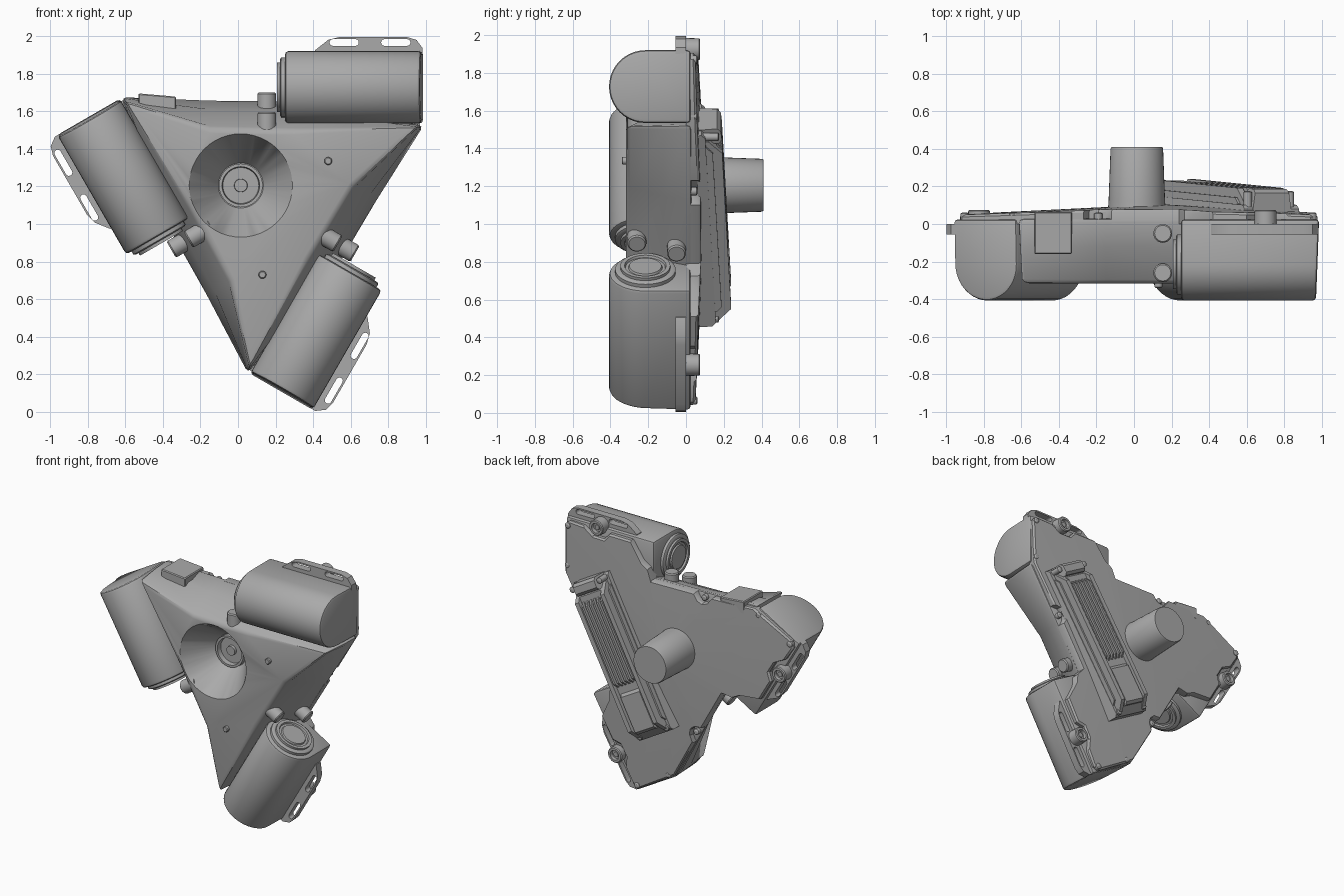
import bpy, bmesh, math
from math import sin, cos, pi, radians
from mathutils import Matrix, Vector

if "Cube" in bpy.data.objects:
    bpy.data.objects.remove(bpy.data.objects["Cube"])

grey = bpy.data.materials.new("mid grey")
grey.use_nodes = True
grey.diffuse_color = (0.4, 0.4, 0.4, 1)
grey.node_tree.nodes["Principled BSDF"].inputs["Base Color"].default_value = (0.4, 0.4, 0.4, 1)

CX, CZ = 0.14, 1.135          # axis of the threefold symmetry
parts = []


def turn(k):
    """Rotation by k thirds of a turn about the symmetry axis."""
    c = Matrix.Translation((CX, 0, CZ))
    return c @ Matrix.Rotation(k * 2 * pi / 3, 4, 'Y') @ c.inverted()


def loft(name, rings):
    """Skin equal-length rings of points and cap both ends."""
    bm = bmesh.new()
    loops = [[bm.verts.new(p) for p in ring] for ring in rings]
    n = len(rings[0])
    for a, b in zip(loops, loops[1:]):
        for i in range(n):
            j = (i + 1) % n
            bm.faces.new((a[i], a[j], b[j], b[i]))
    bm.faces.new(loops[0][::-1])
    bm.faces.new(loops[-1])
    bmesh.ops.recalc_face_normals(bm, faces=bm.faces)
    mesh = bpy.data.meshes.new(name)
    bm.to_mesh(mesh)
    bm.free()
    mesh.materials.append(grey)
    o = bpy.data.objects.new(name, mesh)
    bpy.context.collection.objects.link(o)
    parts.append(o)
    return o


def prism(name, outline, y0, y1):
    return loft(name, [[(x, y, z) for x, z in outline] for y in (y0, y1)])


def lathe(name, centre, axis, profile, n=32):
    """Round part: profile is (radius, distance along axis)."""
    q = Vector(axis).to_track_quat('Z', 'Y')
    return loft(name, [[Vector(centre) + q @ Vector((r * cos(2 * pi * i / n), r * sin(2 * pi * i / n), d))
                        for i in range(n)] for r, d in profile])


def apply(o, kind, **settings):
    m = o.modifiers.new(kind, kind)
    for key, value in settings.items():
        setattr(m, key, value)
    bpy.context.view_layer.objects.active = o
    bpy.ops.object.modifier_apply(modifier=m.name)


def bevel(o, width, segments=2):
    apply(o, 'BEVEL', width=width, segments=segments, limit_method='ANGLE', angle_limit=radians(40))


def cut(o, cutter):
    cutter.hide_render = True
    apply(o, 'BOOLEAN', operation='DIFFERENCE', solver='EXACT', object=cutter)
    parts.remove(cutter)
    bpy.data.objects.remove(cutter)


def thrice(o):
    """Repeat a part on the other two arms."""
    for k in (1, 2):
        c = o.copy()
        c.data = o.data.copy()
        c.data.transform(turn(k))
        bpy.context.collection.objects.link(c)
        parts.append(c)


def around(points):
    """Repeat an outline of (x, z) points for all three sides, clockwise."""
    out = []
    for k in range(3):
        for x, z in points:
            p = turn(k) @ Vector((x, 0, z))
            out.append((p.x, p.z))
    return out


# Central body: sloping walls from the back outline to the front plateau
back = around([(-0.62, 1.675), (-0.15, 1.665), (0.3, 1.66)])
shoulder = around([(-0.615, 1.67), (-0.15, 1.61), (0.3, 1.605)])
front = around([(-0.605, 1.655), (-0.15, 1.51), (0.3, 1.5)])
body = loft("body", [[(x, y, z) for x, z in ring]
                     for y, ring in ((0.03, back), (-0.12, shoulder), (-0.318, front))])
bevel(body, 0.025)

# Conical recess with the round lens at its bottom
EYE = (0.015, 0, 1.205)
cut(body, lathe("recess_cutter", EYE, (0, 1, 0), [(0.288, -0.34), (0.275, -0.318), (0.12, -0.09)], 48))
lathe("lens_ring", EYE, (0, 1, 0), [(0.116, -0.06), (0.116, -0.125), (0.1, -0.125), (0.095, -0.085),
                                    (0.036, -0.085), (0.034, -0.11), (0.022, -0.11)], 40)

# Rear tube
lathe("rear_tube", EYE, (0, 1, 0), [(0.155, 0.05), (0.15, 0.13), (0.14, 0.4), (0.135, 0.41)], 40)

# Arm housings: half-round in section
R, AY, AZ = 0.1925, -0.215, 1.7275
section = [(0.025, AZ + R)] + [(AY - R * sin(pi * i / 20), AZ + R * cos(pi * i / 20)) for i in range(21)]
section.append((0.025, AZ - R))
arm = loft("arm_housing", [[(0.25, y, z) for y, z in section],
                           [(0.985 + 0.04 * min(y, 0), y, z) for y, z in section]])
bevel(arm, 0.018)
thrice(arm)

# Round cap on the inner end of each arm
thrice(lathe("arm_cap", (0.26, AY, AZ), (-1, 0, 0),
             [(0.16, 0), (0.16, 0.03), (0.15, 0.036), (0.132, 0.036), (0.132, 0.052), (0.11, 0.052),
              (0.105, 0.04), (0.09, 0.04), (0.085, 0.05), (0.02, 0.05)], 40))

# Slotted mounting brackets
bracket = prism("mounting_bracket", [(0.41, 1.9), (0.41, 1.925), (0.48, 1.98), (0.54, 1.995), (0.9, 1.995),
                                     (0.95, 1.98), (0.983, 1.935), (0.983, 1.9)], -0.055, 0)
for x in (0.565, 0.84):
    slot = [(x + side * 0.06 + 0.018 * cos(a), 1.966 + 0.018 * sin(a))
            for side, start in ((1, -pi / 2), (-1, pi / 2))
            for a in [start + pi * i / 6 for i in range(7)]]
    cut(bracket, prism("slot_cutter", slot, -0.2, 0.2))
thrice(bracket)

# Hollow screw bosses behind the brackets
thrice(lathe("screw_boss", (0.7, 0, 1.925), (0, 1, 0),
             [(0.06, -0.05), (0.058, 0.068), (0.052, 0.075), (0.036, 0.075), (0.034, 0.05),
              (0.02, 0.05), (0.018, 0.06), (0.008, 0.06)], 24))

# Back lid: notched outline rising gently to the middle
rim = around([(-0.61, 1.66), (-0.27, 1.655), (-0.24, 1.61), (-0.19, 1.595), (-0.15, 1.61), (-0.12, 1.655),
              (0.24, 1.65), (0.27, 1.73), (0.33, 1.77), (0.42, 1.9), (0.6, 1.9), (0.645, 1.85),
              (0.745, 1.85), (0.82, 1.9), (0.94, 1.905), (0.978, 1.87)])


def lid_ring(scale, drop):
    ring = []
    for x, z in rim:
        dx, dz = (x - CX) * scale, (z - CZ) * scale
        ring.append((CX + dx, 0.105 - 0.05 * math.hypot(dx, dz) - drop, CZ + dz))
    return ring


loft("back_lid", [[(x, 0, z) for x, z in rim], lid_ring(1, 0.012), lid_ring(0.985, 0), lid_ring(0.05, 0)])

# Lid screws
for x, z in ((0.95, 1.87), (0.95, 1.57), (0.45, 1.86), (-0.19, 1.63), (0.3, 1.7)):
    thrice(lathe("lid_screw", (x, 0, z), (0, 1, 0), [(0.022, 0), (0.022, 0.055), (0.012, 0.062)], 12))

# Paired studs on the sloping walls
for y, top in ((-0.05, 1.7), (-0.26, 1.595)):
    thrice(lathe("wall_stud", (0.153, y, 0), (0, 0, 1),
                 [(0.05, top - 0.14), (0.05, top - 0.008), (0.043, top)], 24))

# Small front pins
for x, z in ((0.48, 1.335), (0.13, 0.73)):
    lathe("front_pin", (x, 0, z), (0, -1, 0), [(0.021, 0.3), (0.021, 0.335), (0.016, 0.34)], 16)

# Label plate on the top wall
plate = prism("top_plate", [(-0.53, 1.6), (-0.53, 1.695), (-0.33, 1.678), (-0.33, 1.6)], -0.16, 0.065)
bevel(plate, 0.006, 1)


# Heat sink, laid out by (along, across, depth) in its own slanted frame
def slab(name, t0, t1, profile, taper=0.0):
    def place(s, t, y):
        return (0.44 + 0.5 * s + 0.866 * t, y, 1.045 + 0.866 * s - 0.5 * t)
    low = min(y for s, y in profile)
    return loft(name, [[place(s, t + side * taper * (y - low), y) for s, y in profile]
                       for t, side in ((t0, 1), (t1, -1))])


def sloped(s0, s1, rise, ramp, base=0.06):
    """Side profile following the sloping top of the sink."""
    def top(s):
        return 0.215 - 0.05 * s + rise
    return [(s0, base), (s0, top(s0) - ramp), (s0 + ramp, top(s0 + ramp)),
            (s1 - ramp, top(s1 - ramp)), (s1, top(s1) - ramp), (s1, base)]


slab("sink_base", -0.17, 0.17, sloped(-0.585, 0.585, -0.085, 0.02), 0.1)
slab("sink_core", -0.145, 0.145, sloped(-0.57, 0.55, -0.03, 0.06), 0.2)
for side in (-1, 1):
    edges = sorted((side * 0.105, side * 0.14))
    slab("sink_rail", *edges, sloped(-0.56, 0.53, 0, 0.07))
    edges = sorted((side * 0.145, side * 0.158))
    slab("sink_side_rib", *edges, sloped(-0.5, 0.5, -0.05, 0.03))
for i in range(6):
    t = -0.0875 + i * 0.035
    slab("sink_fin", t - 0.008, t + 0.008, sloped(-0.2, 0.47, 0, 0.05))
slab("sink_panel", -0.09, 0.09, sloped(-0.53, -0.23, -0.01, 0.02))
end = slab("sink_end_block", -0.12, 0.12, [(0.5, 0.06), (0.5, 0.175), (0.52, 0.19), (0.57, 0.185),
                                         (0.59, 0.165), (0.59, 0.06)], 0.15)
for t in (-0.13, 0.13):
    for s in (-0.555, 0.555):
        lathe("sink_screw", (0.44 + 0.5 * s + 0.866 * t, 0, 1.045 + 0.866 * s - 0.5 * t), (0, 1, 0),
              [(0.022, 0.06), (0.022, 0.17), (0.012, 0.175)], 12)

# Smooth the rounded surfaces, keep the edges crisp
bpy.ops.object.select_all(action='DESELECT')
for o in parts:
    o.select_set(True)
bpy.context.view_layer.objects.active = body
bpy.ops.object.shade_smooth_by_angle(angle=radians(32))
